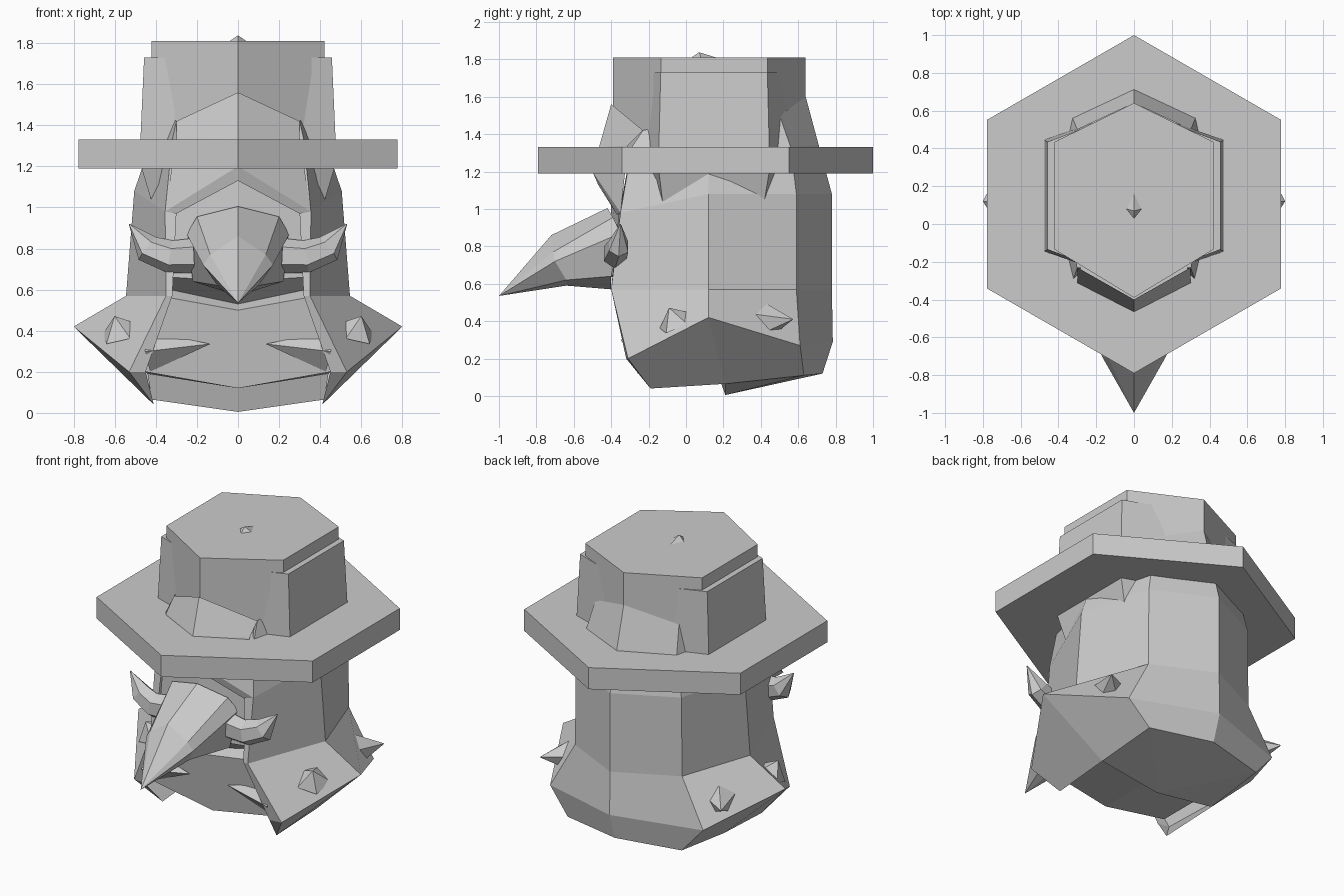
import bpy, bmesh, math
from mathutils import Vector

if "Cube" in bpy.data.objects:
    bpy.data.objects.remove(bpy.data.objects["Cube"])


def finish(bm, name, mirror=False):
    if mirror:
        geom = bm.verts[:] + bm.edges[:] + bm.faces[:]
        dup = bmesh.ops.duplicate(bm, geom=geom)["geom"]
        for v in dup:
            if isinstance(v, bmesh.types.BMVert):
                v.co.x = -v.co.x
    bmesh.ops.remove_doubles(bm, verts=bm.verts[:], dist=0.0005)
    bmesh.ops.recalc_face_normals(bm, faces=bm.faces[:])
    me = bpy.data.meshes.new(name)
    bm.to_mesh(me)
    bm.free()
    ob = bpy.data.objects.new(name, me)
    bpy.context.collection.objects.link(ob)
    return ob


def skin(name, rows, mirror=True, wrap=False):
    """Quad skin through rows of points, optionally mirrored in x."""
    bm = bmesh.new()
    grid = [[bm.verts.new(p) for p in r] for r in rows]
    n = len(rows[0])
    for a, b in zip(grid, grid[1:]):
        for i in range(n if wrap else n - 1):
            j = (i + 1) % n
            bm.faces.new((a[i], a[j], b[j], b[i]))
    if wrap:
        bm.faces.new(grid[0])
        bm.faces.new(grid[-1])
    return finish(bm, name, mirror)


def hexagon(w, front, back, z, corner, m):
    """Six-sided ring with points facing front and back; side corners at m +- corner."""
    return [(0, front, z), (w, m - corner, z), (w, m + corner, z),
            (0, back, z), (-w, m + corner, z), (-w, m - corner, z)]


def tube(name, path, radii, n, squash=1.0):
    """Faceted tube along a path, mirrored; flattened front to back."""
    rows = []
    for i, p in enumerate(path):
        a, b = Vector(path[max(i - 1, 0)]), Vector(path[min(i + 1, len(path) - 1)])
        d = (b - a).normalized()
        u = d.cross(Vector((0, 1, 0))).normalized()
        v = d.cross(u)
        rows.append([Vector(p) + radii[i] * (u * math.cos(2 * math.pi * k / n)
                     + v * squash * math.sin(2 * math.pi * k / n)) for k in range(n)])
    return skin(name, rows, True, True)


# Hat: brim, crown and lower crown band
skin("hat_brim", [hexagon(.777, -.79, 1.0, z, .447, .105) for z in (1.19, 1.33)], False, True)
skin("hat_crown", [hexagon(.42, -.39, .64, z, .285, .15) for z in (1.2, 1.81)], False, True)
skin("hat_band", [hexagon(.40, -.20, .50, .96, .26, .145),
                  hexagon(.472, -.31, .61, 1.2, .295, .15),
                  hexagon(.475, -.31, .61, 1.33, .295, .15),
                  hexagon(.457, -.31, .61, 1.73, .285, .15)], False, True)
skin("hat_button", [[(.04, .08, 1.81), (0, .16, 1.81), (-.04, .08, 1.81), (0, .03, 1.81)],
                    [(x, .07 + y, 1.837) for x, y in
                     ((.002, 0), (0, .002), (-.002, 0), (0, -.002))]], False, True)

# Hood: columns run back centre, back side, side, front edge, inner rim
c, low_side = (0, .21, .005), (.42, .21, .065)
skin("hood", [
    [(0, .64, 1.6), (.30, .50, 1.5), (.36, .12, 1.5), (.30, -.23, 1.42), (.28, -.23, 1.40)],
    [(0, .71, 1.34), (.325, .56, 1.33), (.43, .12, 1.3), (.32, -.29, 1.33), (.30, -.28, 1.31)],
    [(0, .78, 1.08), (.38, .59, 1.08), (.505, .12, 1.08), (.355, -.35, .98), (.30, -.36, .97)],
    [(0, .78, .57), (.385, .59, .57), (.545, .12, .57), (.35, -.40, .57), (.32, -.40, .57)],
    [(0, .785, .29), (.55, .61, .27), (.80, .12, .42), (.53, -.31, .20), (.45, -.32, .20)],
    [(0, .73, .12), (.41, .63, .11), low_side, (.41, -.19, .04), (.41, -.19, .04)],
    [c, c, low_side, low_side, low_side]])

# Peaked hood front with its rim
skin("hood_peak", [
    [(0, -.40, 1.56), (.30, -.23, 1.42)],
    [(0, -.465, 1.33), (.30, -.31, 1.34)],
    [(0, -.50, 1.20), (.355, -.35, .98)],
    [(0, -.47, 1.13), (.30, -.37, .97)],
    [(0, -.38, 1.13), (.30, -.33, .97)]])

# Face behind the beak, running down into chest and stepped underside
skin("face_and_chest", [
    [(0, -.40, 1.14), (.30, -.34, 1.02)],
    [(0, -.40, .64), (.32, -.36, .66)],
    [(0, -.27, .53), (.33, -.24, .60)],
    [(0, -.31, .50), (.33, -.33, .56)],
    [(0, -.26, .12), (.45, -.26, .20)],
    [(0, .17, .12), (.44, .17, .19)],
    [c, low_side]])

# Beak: half cross-sections narrowing to the tip
tip = (0, -1.0, .535)
skin("beak", [
    [(0, -.42, 1.005), (.20, -.39, .955), (.25, -.35, .87), (.22, -.40, .64), (0, -.40, .57)],
    [(0, -.72, .86), (.135, -.71, .77), (.17, -.70, .72), (.10, -.64, .62), (0, -.64, .59)],
    [tip] * 5])

# Curved horns beside the beak
tube("cheek_horn", [(.22, -.37, .765), (.33, -.38, .76), (.44, -.36, .80), (.53, -.35, .92)],
     [.085, .08, .07, .002], 6, .85)

# Folds inside the hood, and shoulder studs
tube("chest_fold", [(.44, -.26, .30), (.14, -.30, .335)], [.10, .002], 4, .9)
tube("front_stud", [(.57, -.05, .39), (.60, -.09, .47)], [.105, .002], 5)
tube("back_stud", [(.54, .42, .40), (.65, .57, .41)], [.10, .002], 5)
